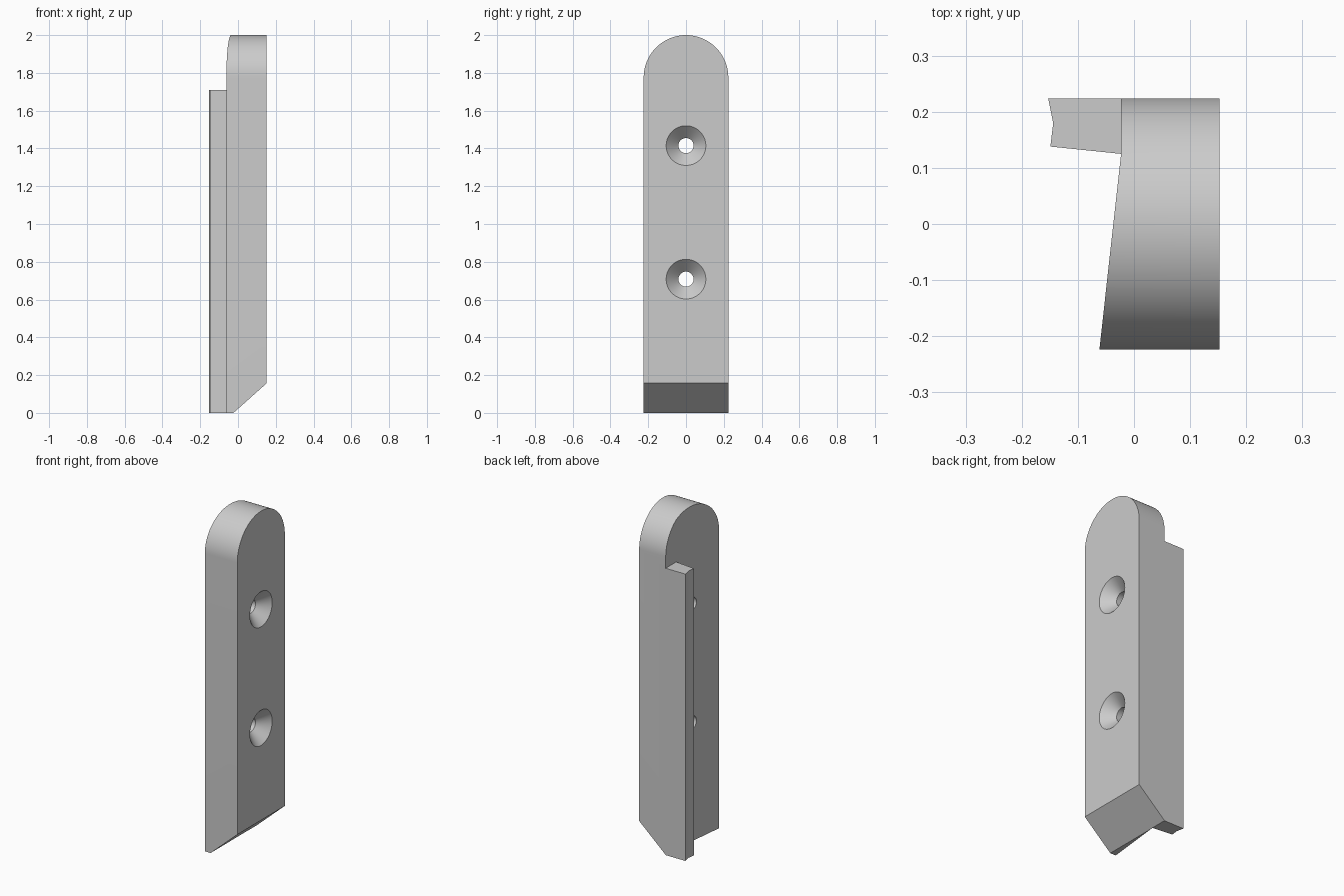
import bpy
import bmesh
import math
from mathutils import Vector

if "Cube" in bpy.data.objects:
    bpy.data.objects.remove(bpy.data.objects["Cube"])

grey = bpy.data.materials.new("light_grey")
grey.diffuse_color = (0.6, 0.6, 0.6, 1)
grey.use_nodes = True
grey.node_tree.nodes["Principled BSDF"].inputs["Base Color"].default_value = grey.diffuse_color


def prism(name, points, sweep):
    """Closed prism from a flat outline swept along a vector."""
    bm = bmesh.new()
    face = bm.faces.new([bm.verts.new(p) for p in points])
    ext = bmesh.ops.extrude_face_region(bm, geom=[face])
    moved = [v for v in ext["geom"] if isinstance(v, bmesh.types.BMVert)]
    bmesh.ops.translate(bm, verts=moved, vec=Vector(sweep))
    bmesh.ops.recalc_face_normals(bm, faces=bm.faces)
    return finish(name, bm)


def finish(name, bm):
    me = bpy.data.meshes.new(name)
    bm.to_mesh(me)
    bm.free()
    me.materials.append(grey)
    ob = bpy.data.objects.new(name, me)
    bpy.context.collection.objects.link(ob)
    return ob


def combine(target, tool, operation):
    """Apply a boolean and discard the tool."""
    mod = target.modifiers.new(operation, "BOOLEAN")
    mod.operation = operation
    mod.solver = "EXACT"
    mod.object = tool
    bpy.ops.object.select_all(action="DESELECT")
    bpy.context.view_layer.objects.active = target
    target.select_set(True)
    bpy.ops.object.modifier_apply(modifier=mod.name)
    bpy.data.objects.remove(tool)


# Plate: plan outline with a tapered left face
plan = [(-0.062, -0.24), (0.152, -0.24), (0.152, 0.24), (-0.023, 0.24), (-0.023, 0.125), (-0.0617, -0.224)]
plate = prism("mounting_plate", [(x, y, 0) for x, y in plan], (0, 0, 2.1))

# Rounded top
R = 0.224
arch = [(-0.3, -R, -0.1), (-0.3, R, -0.1)]
arch += [(-0.3, R * math.cos(math.pi * i / 48), 2 - R + R * math.sin(math.pi * i / 48))
         for i in range(49)]
combine(plate, prism("arch_cutter", arch, (0.6, 0, 0)), "INTERSECT")

# Sloped foot
slope = 0.157 / 0.176
wedge = [(-0.024 - 0.1, -0.5, -0.1 * slope), (0.252, -0.5, 0.276 * slope), (0.252, -0.5, -0.1 * slope)]
combine(plate, prism("foot_cutter", wedge, (0, 1, 0)), "DIFFERENCE")

# Side lip with a shallow V groove along its outer face
lip = [(-0.023, 0.125), (-0.149, 0.138), (-0.144, 0.18), (-0.153, R), (-0.023, R)]
combine(plate, prism("side_lip", [(x, y, 0) for x, y in lip], (0, 0, 1.71)), "UNION")

# Countersunk screw holes: revolved (x, radius) profile
hole = [(-0.3, 0.04), (0.087, 0.04), (0.152, 0.105), (0.162, 0.115)]
N = 96
for z in (0.708, 1.415):
    bm = bmesh.new()
    rings = [[bm.verts.new((x, r * math.cos(2 * math.pi * i / N), z + r * math.sin(2 * math.pi * i / N)))
              for i in range(N)] for x, r in hole]
    for a, b in zip(rings, rings[1:]):
        for i in range(N):
            j = (i + 1) % N
            bm.faces.new((a[i], a[j], b[j], b[i]))
    bm.faces.new(rings[0])
    bm.faces.new(rings[-1])
    bmesh.ops.recalc_face_normals(bm, faces=bm.faces)
    combine(plate, finish("screw_hole_cutter", bm), "DIFFERENCE")

bpy.context.view_layer.objects.active = plate
plate.select_set(True)
bpy.ops.object.shade_smooth_by_angle(angle=math.radians(5))
